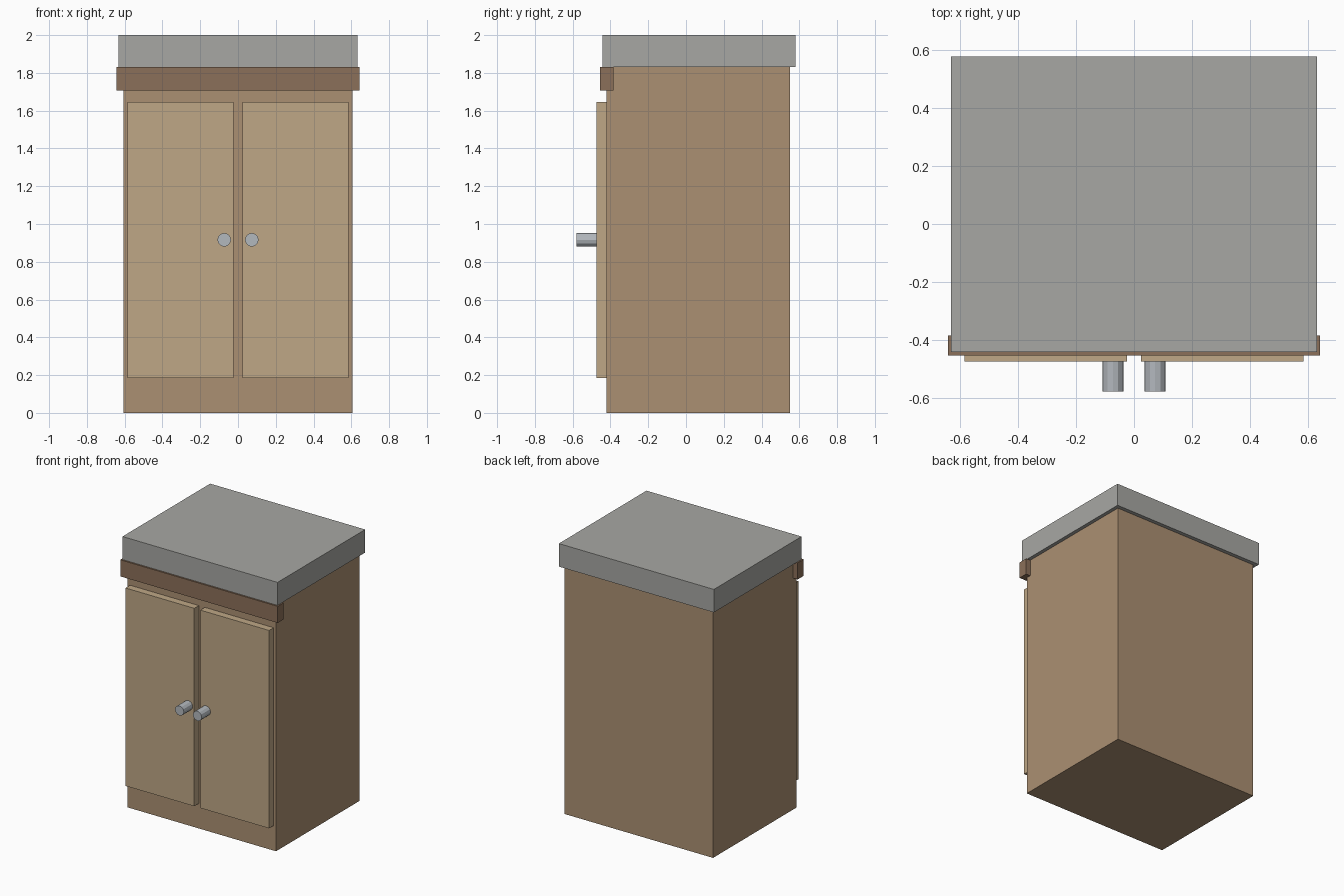
import bpy
from math import radians

if "Cube" in bpy.data.objects:
    bpy.data.objects.remove(bpy.data.objects["Cube"])


def material(name, color):
    m = bpy.data.materials.new(name)
    m.diffuse_color = (*color, 1)
    m.use_nodes = True
    m.node_tree.nodes["Principled BSDF"].inputs["Base Color"].default_value = m.diffuse_color
    return m


wood = material("wood", (0.41, 0.28, 0.17))
dark_wood = material("dark_wood", (0.26, 0.16, 0.10))
light_wood = material("light_wood", (0.52, 0.39, 0.24))
stone = material("stone", (0.39, 0.39, 0.37))
metal = material("metal", (0.45, 0.48, 0.51))


def box(name, x, y, z, mat):
    """Box from (min, max) ranges on each axis."""
    ranges = (x, y, z)
    bpy.ops.mesh.primitive_cube_add(size=1, location=[(a + b) / 2 for a, b in ranges])
    ob = bpy.context.object
    ob.name = name
    ob.scale = [b - a for a, b in ranges]
    bpy.ops.object.transform_apply(location=False, rotation=False, scale=True)
    ob.data.materials.append(mat)
    return ob


# Cabinet carcass, front trim rail and countertop
box("cabinet_body", (-0.606, 0.606), (-0.422, 0.55), (0, 1.83), wood)
box("front_trim", (-0.643, 0.643), (-0.455, -0.385), (1.708, 1.83), dark_wood)
box("countertop", (-0.633, 0.633), (-0.443, 0.579), (1.83, 2.0), stone)

# Mirrored doors, each with a knob near the centre gap
for side, s in (("left", -1), ("right", 1)):
    box(side + "_door", sorted((s * 0.025, s * 0.586)), (-0.475, -0.422),
        (0.184, 1.645), light_wood)
    bpy.ops.mesh.primitive_cylinder_add(vertices=12, radius=0.036, depth=0.104,
                                        location=(s * 0.073, -0.527, 0.916),
                                        rotation=(radians(90), 0, 0))
    knob = bpy.context.object
    knob.name = side + "_knob"
    knob.data.materials.append(metal)
